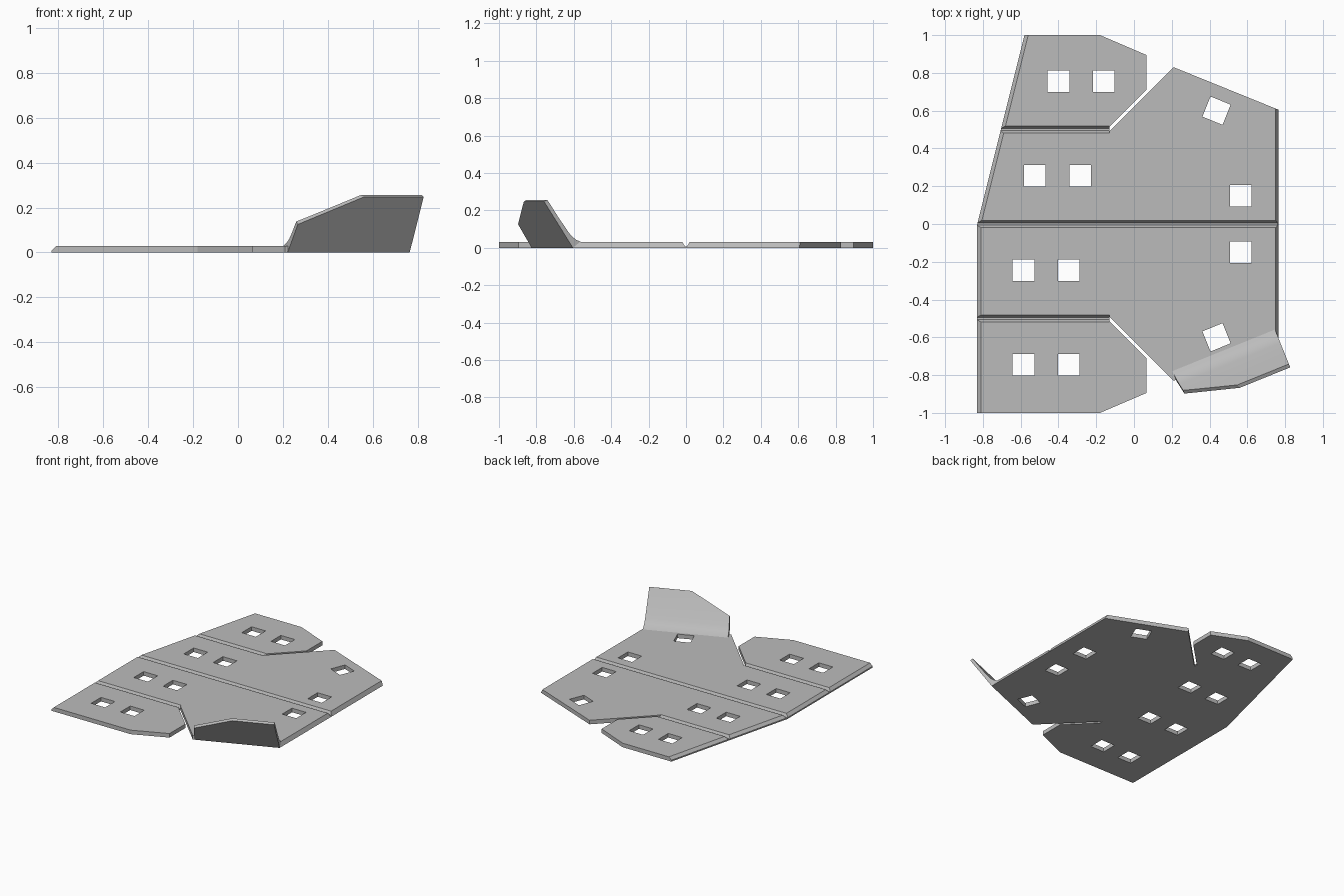
import bpy, bmesh, math
from mathutils import Vector, Matrix

cube = bpy.data.objects.get("Cube")
if cube:
    bpy.data.objects.remove(cube, do_unlink=True)

T = 0.03  # sheet thickness

grey = bpy.data.materials.new("plain_grey")
grey.use_nodes = True
grey.diffuse_color = (0.5, 0.5, 0.5, 1)
grey.node_tree.nodes["Principled BSDF"].inputs["Base Color"].default_value = (0.5, 0.5, 0.5, 1)


def prism(bm, points, offset):
    """Extrude a closed loop of 3D points by an offset."""
    face = bm.faces.new([bm.verts.new(p) for p in points])
    new = bmesh.ops.extrude_face_region(bm, geom=[face])["geom"]
    bmesh.ops.translate(bm, vec=offset, verts=[g for g in new if isinstance(g, bmesh.types.BMVert)])


def slice_off(bm, point, normal):
    """Remove everything on the normal side of a plane and cap the cut."""
    geom = bm.verts[:] + bm.edges[:] + bm.faces[:]
    cut = bmesh.ops.bisect_plane(bm, geom=geom, dist=1e-5, plane_co=point,
                                 plane_no=normal, clear_outer=True)
    edges = [g for g in cut["geom_cut"] if isinstance(g, bmesh.types.BMEdge)]
    bmesh.ops.holes_fill(bm, edges=[e for e in edges if e.is_boundary], sides=0)


def finish(bm, name):
    bmesh.ops.recalc_face_normals(bm, faces=bm.faces[:])
    mesh = bpy.data.meshes.new(name)
    bm.to_mesh(mesh)
    bm.free()
    obj = bpy.data.objects.new(name, mesh)
    mesh.materials.append(grey)
    bpy.context.collection.objects.link(obj)
    return obj


# Flat sheet: half outline shared by both sides, from left edge round to the slit and right edge
half = [(-0.18, 1), (0.065, 0.895), (0.065, 0.71), (-0.13, 0.515), (-0.13, 0.49),
        (0.21, 0.83), (0.765, 0.605)]
outline = [(-0.83, 0), (-0.58, 1)] + half + [(x, -y) for x, y in reversed(half)] + [(-0.83, -1)]
bm = bmesh.new()
prism(bm, [(x, y, 0) for x, y in outline], (0, 0, T))
# Chamfered left edges and sloped right edge
slice_off(bm, (-0.83, 0, 0.01), (-0.02, 0, 0.02))
slice_off(bm, (-0.83, 0, 0.01), (-0.02, 0.005, 0.02))
slice_off(bm, (0.765, 0, 0), (T, 0, 0.015))
sheet = finish(bm, "folding_sheet")

# Fold grooves
bm = bmesh.new()
for y, end in ((-0.5, -0.129), (0, 1), (0.5, -0.129)):
    section = [(-0.024, 0.038), (-0.006, 0.008), (0.006, 0.008), (0.024, 0.038)]
    prism(bm, [(-1, y + a, z) for a, z in section], (end + 1, 0, 0))
grooves = finish(bm, "groove_cutter")

# Square slots
slots = [(-0.4, 0.755, 0), (-0.16, 0.755, 0), (-0.525, 0.255, 0), (-0.285, 0.255, 0)]
slots += [(x, y, 0) for x in (-0.585, -0.345) for y in (-0.245, -0.745)]
slots += [(0.565, s * 0.15, 0) for s in (-1, 1)]
slots += [(0.437, s * 0.6, -s * 22) for s in (-1, 1)]
bm = bmesh.new()
for x, y, angle in slots:
    m = Matrix.Translation((x, y, 0)) @ Matrix.Rotation(math.radians(angle), 4, 'Z')
    bmesh.ops.create_cube(bm, size=0.115, matrix=m)
holes = finish(bm, "slot_cutter")

for cutter in (grooves, holes):
    cutter.hide_render = True
    cutter.hide_viewport = True
    mod = sheet.modifiers.new(cutter.name, 'BOOLEAN')
    mod.operation = 'DIFFERENCE'
    mod.solver = 'EXACT'
    mod.object = cutter

# Raised flap: curved section swept along the slanted front right edge
start = Vector((0.21, -0.83, 0))
span = Vector((0.765, -0.605, 0)) - start
along = span.normalized()
out = Vector((along.y, -along.x, 0))
section = [(0, 0), (0.166, 0.247), (0.147, 0.256), (0.085, 0.165), (0.025, 0.083),
           (0.005, 0.06), (-0.02, 0.042), (-0.05, T), (-0.025, 0.004)]
bm = bmesh.new()
prism(bm, [start + out * u + Vector((0, 0, z)) for u, z in section], span)


# Clip the flap's outer corner square to its slope
def on_flap(s, z):
    return start + along * s + out * (z * 0.67) + Vector((0, 0, z))


slope = (out * 0.67 + Vector((0, 0, 1))).normalized()
low, high = on_flap(0.026, 0.125), on_flap(0.31, 0.247)
normal = (high - low).cross(slope.cross(along))
if normal.z < 0:
    normal.negate()
slice_off(bm, low, normal)
side = slope.cross(slope.cross(along)).cross(slope.cross(along))
slice_off(bm, on_flap(0.012, 0), -along + slope * 0.1)
flap = finish(bm, "raised_flap")

# Smooth only the gentle bend of the flap
bpy.ops.object.select_all(action='DESELECT')
flap.select_set(True)
bpy.context.view_layer.objects.active = flap
bpy.ops.object.shade_smooth_by_angle(angle=math.radians(25))
